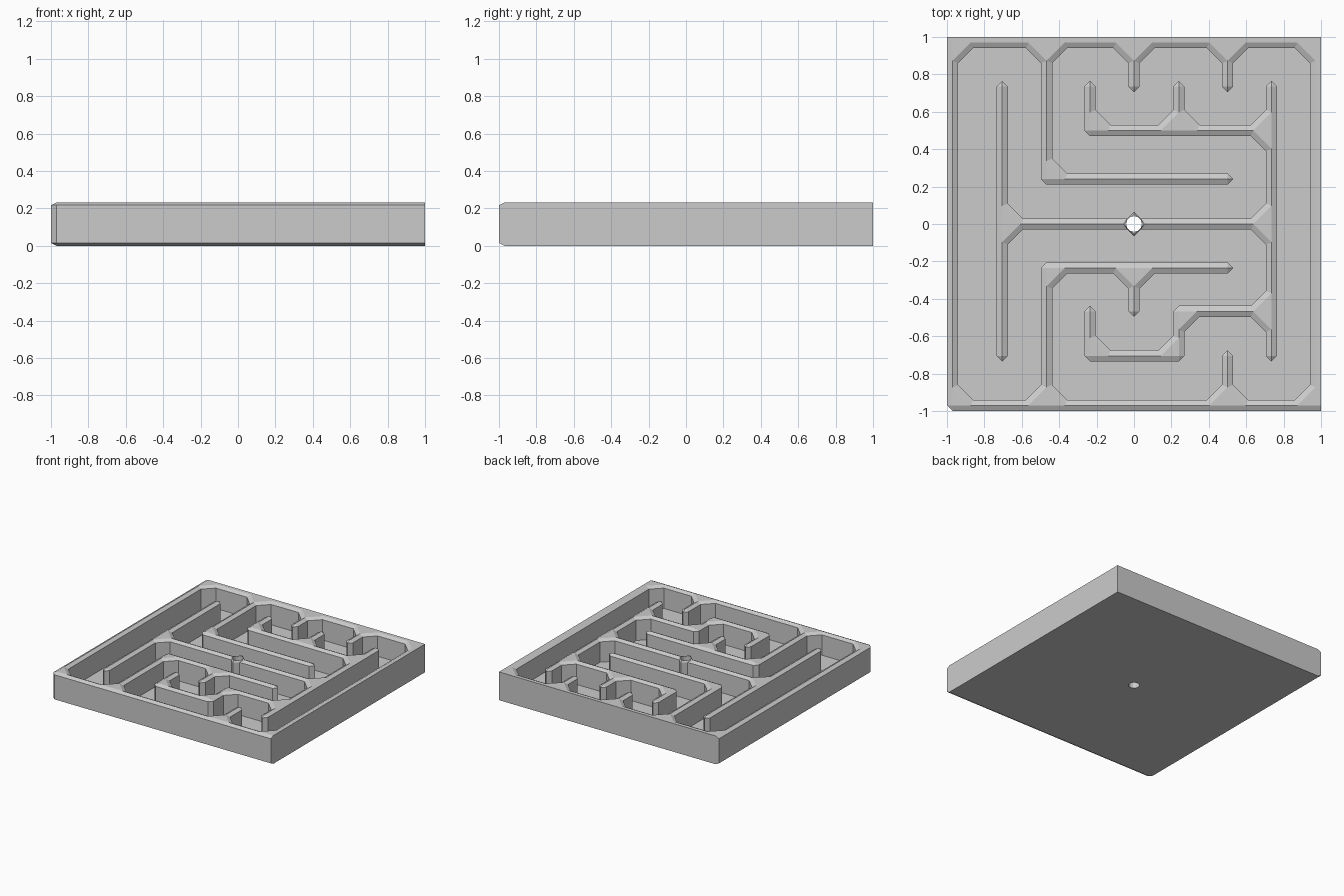
import bpy
import bmesh
from mathutils import Vector

if "Cube" in bpy.data.objects:
    bpy.data.objects.remove(bpy.data.objects["Cube"])

TOP, EDGE, FLOOR = 0.232, 0.217, 0.05   # ridge, bevel start, tray floor
H = 0.03                                # half wall thickness and bevel width
LEG = 0.08                              # chamfer in inside corners
GRID = [-0.97, -0.705, -0.467, -0.235, 0, 0.24, 0.5, 0.735, 0.97]

grey = bpy.data.materials.new("plain grey")
grey.use_nodes = True
COLOUR = (0.6, 0.6, 0.6, 1)
grey.diffuse_color = COLOUR
grey.node_tree.nodes["Principled BSDF"].inputs["Base Color"].default_value = COLOUR


def solid(name, points):
    """Convex solid around the points."""
    bm = bmesh.new()
    for p in points:
        bm.verts.new(p)
    res = bmesh.ops.convex_hull(bm, input=bm.verts[:])
    loose = [g for g in set(res["geom_interior"] + res["geom_unused"])
             if isinstance(g, bmesh.types.BMVert)]
    bmesh.ops.delete(bm, geom=loose, context="VERTS")
    bmesh.ops.dissolve_limit(bm, angle_limit=0.01, verts=bm.verts[:], edges=bm.edges[:])
    bmesh.ops.recalc_face_normals(bm, faces=bm.faces[:])
    mesh = bpy.data.meshes.new(name)
    bm.to_mesh(mesh)
    bm.free()
    mesh.materials.append(grey)
    obj = bpy.data.objects.new(name, mesh)
    bpy.context.scene.collection.objects.link(obj)
    return obj


def node(i, j):
    return Vector((GRID[i + 4], GRID[j + 4], 0))


def up(points, z):
    return [Vector((p[0], p[1], z)) for p in points]


def wall(name, a, b):
    """Thin wall with a ridged top and pointed ends."""
    a, b = node(*a), node(*b)
    d = (b - a).normalized() * H
    s = Vector((-d.y, d.x, 0))
    plan = [a - d, a + s, a - s, b + d, b + s, b - s]
    return solid(name, up([a, b], TOP) + up(plan, EDGE) + up(plan, FLOOR - 0.01))


def corner_fill(at, sx, sy):
    """Chamfer filling the inside corner between two walls."""
    o = node(*at)
    far = H + LEG
    ridge = far + H - H * 2 ** 0.5
    top = [o, o + Vector((sx * ridge, 0, 0)), o + Vector((0, sy * ridge, 0))]
    low = [o + Vector((sx * far, sy * H, 0)), o + Vector((sx * H, sy * far, 0))]
    return solid("corner_fill", up(top, TOP) + up(low, EDGE)
                 + up(low, FLOOR - 0.01) + up([o], FLOOR - 0.01))


# Base plate, bevelled along the front and right edges
outline = [(-1, -1 + H), (-1 + H, -1), (1, -1), (1, 1), (-1, 1)]
under = [(-1 + H, -1 + H), (1, -1 + H), (1, 1), (-1 + H, 1)]
base = solid("base_plate", up(under, 0) + up(outline, TOP - EDGE) + up(outline, FLOOR))

# Square outer halves of the back and left rims
inner = 1 - H
solid("back_rim_edge", [(x, y, z) for y in (inner, 1)
      for x, z in ((-1, FLOOR), (-1, EDGE), (-inner, TOP), (1, TOP), (1, FLOOR))])
solid("left_rim_edge", [(x, y, z) for x in (inner, 1)
      for y, z in ((-1, FLOOR), (-1, EDGE), (-inner, TOP), (1, TOP), (1, FLOOR))])

# Rim and maze walls, as grid start and end
WALLS = {
    "right_rim": ((-4, -4), (-4, 4)), "front_rim": ((-4, -4), (4, -4)),
    "left_rim": ((4, -4), (4, 4)), "back_rim": ((-4, 4), (4, 4)),
    "right_long_wall": ((-3, -3), (-3, 3)), "left_long_wall": ((3, -3), (3, 3)),
    "middle_wall": ((-3, 0), (3, 0)),
    "back_hook_stem": ((-2, 1), (-2, 4)), "back_hook_arm": ((-2, 1), (2, 1)),
    "back_stub_a": ((0, 3), (0, 4)), "back_stub_b": ((2, 3), (2, 4)),
    "back_comb_bar": ((-1, 2), (3, 2)),
    "back_comb_tooth_a": ((-1, 2), (-1, 3)), "back_comb_tooth_b": ((1, 2), (1, 3)),
    "front_hook_stem": ((-2, -4), (-2, -1)), "front_hook_arm": ((-2, -1), (2, -1)),
    "front_hook_tooth": ((0, -2), (0, -1)), "front_stub": ((2, -4), (2, -3)),
    "front_cup_side_a": ((-1, -3), (-1, -2)), "front_cup_floor": ((-1, -3), (1, -3)),
    "front_cup_side_b": ((1, -3), (1, -2)), "front_cup_arm": ((1, -2), (3, -2)),
}
parts, links = {}, set()
for name, (a, b) in WALLS.items():
    parts[name] = wall(name, a, b)
    dx, dy = (b[0] > a[0]), (b[1] > a[1])
    for k in range(b[0] - a[0] + b[1] - a[1]):
        p = (a[0] + k * dx, a[1] + k * dy)
        q = (p[0] + dx, p[1] + dy)
        links |= {(p, q), (q, p)}

# Chamfers wherever two walls meet at right angles
for p in sorted({link[0] for link in links}):
    for sx in (-1, 1):
        for sy in (-1, 1):
            if (p, (p[0] + sx, p[1])) in links and (p, (p[0], p[1] + sy)) in links:
                corner_fill(p, sx, sy)

# Collar around the centre hole
def diamond(r):
    return [(r, 0), (-r, 0), (0, r), (0, -r)]


collar = solid("centre_collar", up(diamond(0.055), TOP) + up(diamond(0.066), EDGE)
               + up(diamond(0.066), FLOOR - 0.01))

# Round hole through the collar, middle wall and base
bpy.ops.mesh.primitive_cylinder_add(vertices=12, radius=0.042, depth=1)
cutter = bpy.context.object
cutter.name = "hole_cutter"
cutter.hide_render = True
for obj in (base, parts["middle_wall"], collar):
    mod = obj.modifiers.new("hole", "BOOLEAN")
    mod.operation, mod.solver, mod.object = "DIFFERENCE", "EXACT", cutter
    bpy.context.view_layer.objects.active = obj
    bpy.ops.object.modifier_apply(modifier=mod.name)
bpy.data.objects.remove(cutter)
